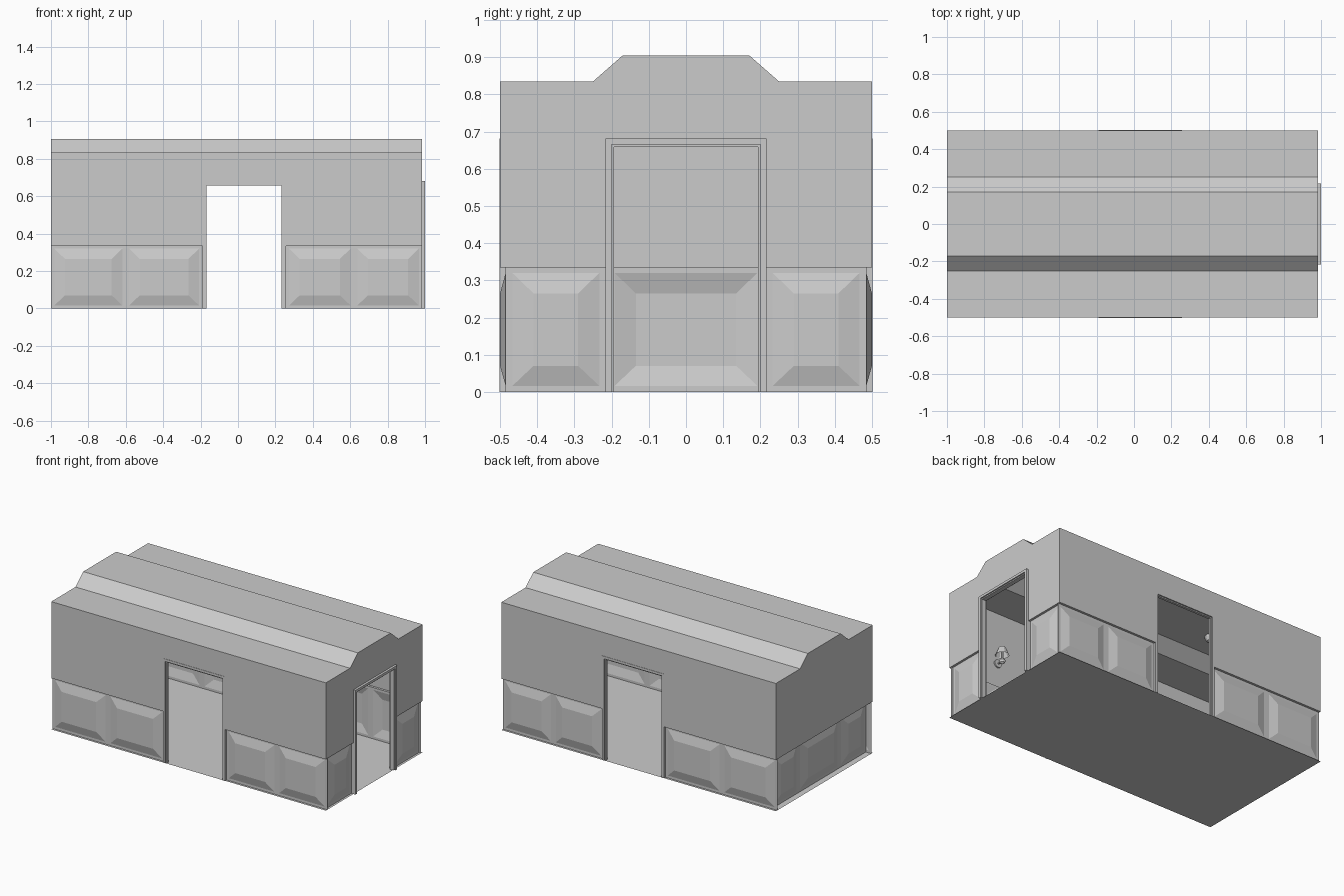
import bpy, bmesh, math
from mathutils import Vector, Matrix

if "Cube" in bpy.data.objects:
    bpy.data.objects.remove(bpy.data.objects["Cube"])

XL, XR, HY = -1.0, 0.985, 0.5
RAIL, EAVE, TOP = 0.335, 0.835, 0.905
INSET = 0.015

# wall coordinates (along, up, outward) -> world
WALLS = {
    "front": lambda u, z, d: (u, -HY - d, z),
    "back": lambda u, z, d: (u, HY + d, z),
    "right": lambda u, z, d: (XR + d, u, z),
    "left": lambda u, z, d: (XL - d, u, z),
}


def finish(name, bm):
    bmesh.ops.recalc_face_normals(bm, faces=bm.faces)
    me = bpy.data.meshes.new(name)
    bm.to_mesh(me)
    bm.free()
    ob = bpy.data.objects.new(name, me)
    bpy.context.collection.objects.link(ob)
    return ob


def poly(bm, pts):
    return bm.faces.new([bm.verts.new(p) for p in pts])


def rect(a, b, lo, hi, d):
    return [(a, lo, d), (b, lo, d), (b, hi, d), (a, hi, d)]


def upper_wall(name, a, b, door=None, gable=False):
    """Flat wall above the panelling, notched for a doorway."""
    pts = [(a, RAIL)]
    if door:
        l, r, h = door
        pts += [(l, RAIL), (l, h), (r, h), (r, RAIL)]
    pts += [(b, RAIL), (b, EAVE)]
    if gable:
        pts += [(0.25, EAVE), (0.17, TOP), (-0.17, TOP), (-0.25, EAVE)]
    pts.append((a, EAVE))
    bm = bmesh.new()
    poly(bm, [WALLS[name](u, z, 0) for u, z in pts])
    finish(name + "_upper_wall", bm)


def panelling(name, spans, base):
    """Sunken wainscot panels with a ledge joining them to the wall."""
    place = WALLS[name]
    bm = bmesh.new()
    for a, b in spans:
        rings = [rect(a, b, 0, RAIL, base),
                 rect(a + .018, b - .018, .016, .32, base),
                 rect(a + .075, b - .075, .07, .265, base + INSET)]
        rings = [[bm.verts.new(place(*p)) for p in r] for r in rings]
        for r0, r1 in zip(rings, rings[1:]):
            for i in range(4):
                j = (i + 1) % 4
                bm.faces.new((r0[i], r0[j], r1[j], r1[i]))
        bm.faces.new(rings[-1])
        poly(bm, [place(a, RAIL, base), place(b, RAIL, base),
                  place(b, RAIL, 0), place(a, RAIL, 0)])
    finish(name + "_panelling", bm)


def door_frame(name, door, outer):
    """Stepped casing around an opening, extruded as one arch profile."""
    l, r, h = door
    bm = bmesh.new()
    for w0, w1, d0, d1 in ((0, .016, -.03, outer), (-.007, 0, -.022, outer - .008)):
        prof = [(l - w1, 0), (l - w1, h + w1), (r + w1, h + w1), (r + w1, 0),
                (r + w0, 0), (r + w0, h + w0), (l + 0 - w0, h + w0), (l - w0, 0)]
        prof[4:] = [(r + w0, 0), (r + w0, h + w0), (l - w0, h + w0), (l - w0, 0)]
        f = poly(bm, [WALLS[name](u, z, d0) for u, z in prof])
        ext = bmesh.ops.extrude_face_region(bm, geom=[f], use_keep_orig=True)
        move = Vector(WALLS[name](0, 0, d1)) - Vector(WALLS[name](0, 0, d0))
        bmesh.ops.translate(bm, vec=move,
                            verts=[v for v in ext["geom"] if isinstance(v, bmesh.types.BMVert)])
    finish(name + "_door_frame", bm)


def lathe(bm, prof, origin, n=10):
    rings = [[bm.verts.new((origin[0] + r * math.cos(2 * math.pi * i / n),
                            origin[1] + r * math.sin(2 * math.pi * i / n),
                            origin[2] + z)) for i in range(n)] for r, z in prof]
    for a, b in zip(rings, rings[1:]):
        for i in range(n):
            j = (i + 1) % n
            bm.faces.new((a[i], a[j], b[j], b[i]))


# floor
bm = bmesh.new()
poly(bm, [(XL, -HY, 0), (XR, -HY, 0), (XR, HY, 0), (XL, HY, 0)])
finish("floor", bm)

# raised tray ceiling
section = [(-HY, EAVE), (-.25, EAVE), (-.17, TOP), (.17, TOP), (.25, EAVE), (HY, EAVE)]
bm = bmesh.new()
rows = [[bm.verts.new((x, y, z)) for y, z in section] for x in (XL, XR)]
for i in range(5):
    bm.faces.new((rows[0][i], rows[1][i], rows[1][i + 1], rows[0][i + 1]))
finish("ceiling", bm)

# long walls
long_door = (-.175, .24, .665)
for side in ("front", "back"):
    upper_wall(side, XL, XR, long_door)
    panelling(side, [(XL, -.6), (-.6, -.19), (.255, .62), (.62, XR)], -INSET)
    door_frame(side, long_door, 0.002)

# end walls
end_door = (-.2, .2, .665)
upper_wall("right", -HY, HY, end_door, gable=True)
panelling("right", [(-.485, -.215), (.215, .485)], -INSET)
door_frame("right", end_door, 0.015)
upper_wall("left", -HY, HY, gable=True)
panelling("left", [(-.485, -.21), (-.21, .21), (.21, .485)], -.04)

# wall lamps: flared shade, stem with bulbous base, round backplate
for side, s in (("front", 1), ("back", -1)):
    for x in (-.61, .62):
        bm = bmesh.new()
        y = -s * (HY - .045)
        lathe(bm, [(.042, .535), (.022, .585)], (x, y, 0))
        lathe(bm, [(.001, .475), (.016, .485), (.02, .5), (.008, .515), (.008, .56)], (x, y, 0))
        plate = Matrix.Translation((x, -s * (HY - .006), .495)) @ Matrix.Rotation(math.pi / 2, 4, 'X')
        bmesh.ops.create_cone(bm, cap_ends=True, segments=10, radius1=.026, radius2=.026,
                              depth=.01, matrix=plate)
        arm = Matrix.Translation((x, -s * (HY - .025), .495)) @ Matrix.Rotation(math.pi / 2, 4, 'X')
        bmesh.ops.create_cone(bm, cap_ends=True, segments=8, radius1=.006, radius2=.006,
                              depth=.04, matrix=arm)
        finish(side + "_wall_lamp", bm)

# ceiling lamps
for x in (-.58, .58):
    bm = bmesh.new()
    lathe(bm, [(.001, -.04), (.022, -.032), (.034, -.012), (.034, 0)], (x, 0, TOP))
    finish("ceiling_lamp", bm)
